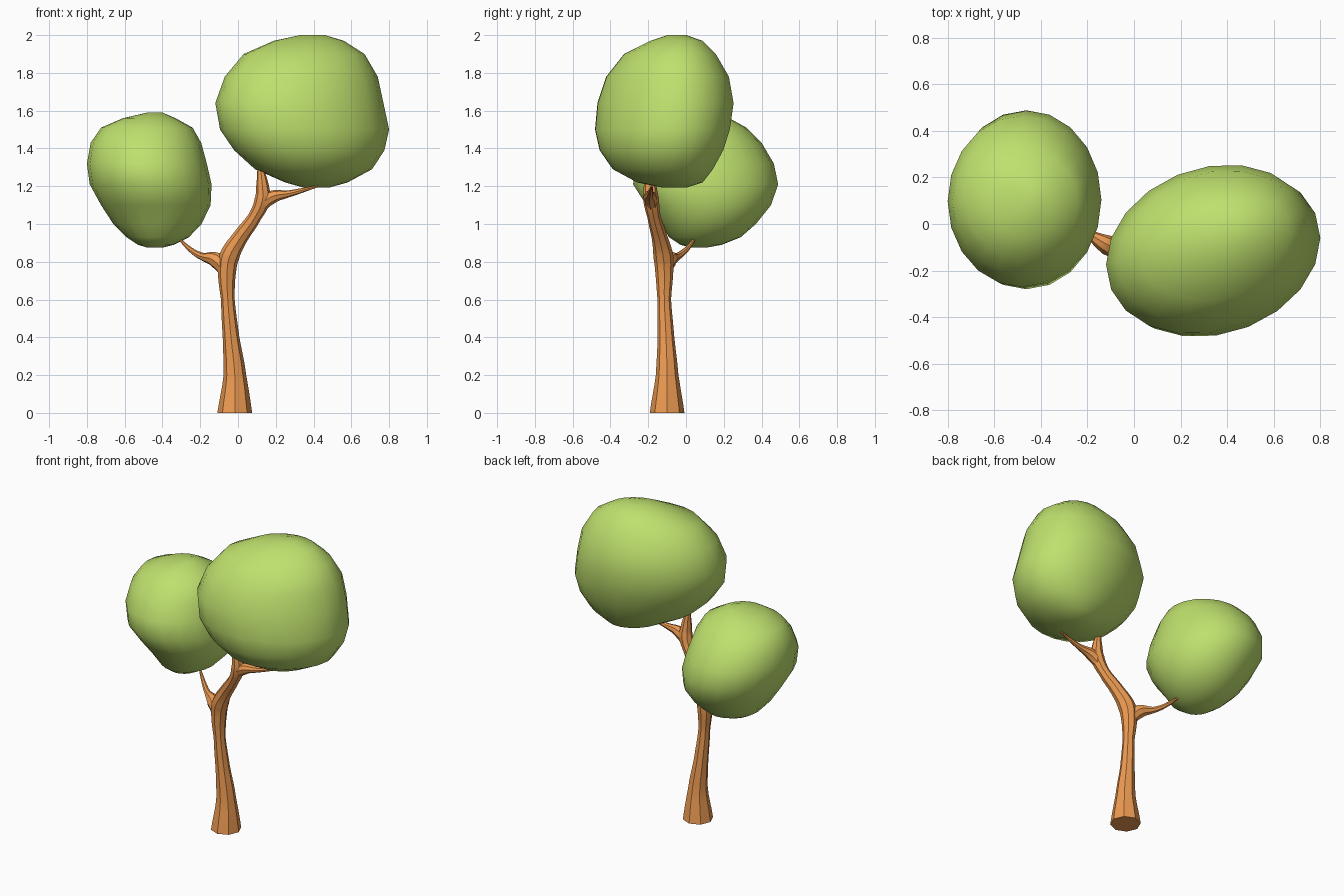
import bpy, bmesh
from math import sin, cos, pi, asin

if "Cube" in bpy.data.objects:
    bpy.data.objects.remove(bpy.data.objects["Cube"])


def material(name, color):
    m = bpy.data.materials.new(name)
    m.diffuse_color = (*color, 1)
    m.use_nodes = True
    m.node_tree.nodes["Principled BSDF"].inputs["Base Color"].default_value = m.diffuse_color
    return m


bark = material("bark", (0.85, 0.33, 0.085))
leaf = material("leaf", (0.52, 0.75, 0.155))


def crown(name, rings, skew, sides=20):
    """Loft of skewed ellipses; each ring is (z, x0, x1, y0, y1)."""
    bm = bmesh.new()
    phase = asin(skew)
    loops = []
    for z, x0, x1, y0, y1 in rings:
        cx, cy, a, b = (x0 + x1) / 2, (y0 + y1) / 2, (x1 - x0) / 2, (y1 - y0) / 2
        loops.append([bm.verts.new((cx + a * cos(2 * pi * i / sides),
                                    cy + b * sin(2 * pi * i / sides + phase), z))
                      for i in range(sides)])
    for lo, hi in zip(loops, loops[1:]):
        for i in range(sides):
            j = (i + 1) % sides
            bm.faces.new((lo[i], lo[j], hi[j], hi[i]))
    bm.faces.new(loops[0][::-1])
    bm.faces.new(loops[-1])
    for f in bm.faces:
        f.smooth = True
    me = bpy.data.meshes.new(name)
    bm.to_mesh(me)
    bm.free()
    me.materials.append(leaf)
    ob = bpy.data.objects.new(name, me)
    bpy.context.collection.objects.link(ob)


# Large crown on the right
crown("large_crown", [
    (1.192, .35, .48, -.12, .00), (1.22, .25, .58, -.26, .09),
    (1.29, .09, .71, -.39, .145), (1.39, -.02, .775, -.46, .20),
    (1.50, -.095, .80, -.485, .235), (1.64, -.12, .77, -.472, .255),
    (1.78, -.07, .74, -.425, .23), (1.90, .03, .67, -.33, .16),
    (1.97, .19, .56, -.19, .09), (2.0, .33, .46, -.10, .00)], 0.18)

# Small crown on the left
crown("small_crown", [
    (.875, -.48, -.40, .03, .11), (.89, -.53, -.34, -.03, .19),
    (.93, -.59, -.26, -.09, .29), (1.0, -.66, -.193, -.13, .37),
    (1.1, -.725, -.145, -.21, .45), (1.21, -.785, -.14, -.28, .488),
    (1.32, -.80, -.165, -.27, .465), (1.43, -.78, -.195, -.21, .40),
    (1.51, -.725, -.24, -.14, .32), (1.56, -.61, -.33, -.06, .23),
    (1.59, -.48, -.40, .05, .15)], 0.0)

# Trunk and branches as tapered tubes: (x, y, z, radius)
limbs = [
    [(-.017, -.10, 0, .092), (-.017, -.10, .2, .060), (-.037, -.106, .4, .044),
     (-.054, -.115, .6, .036), (-.058, -.115, .75, .048), (-.045, -.12, .83, .053),
     (.012, -.14, .93, .042), (.09, -.17, 1.04, .035), (.13, -.185, 1.13, .042),
     (.13, -.19, 1.2, .034), (.115, -.19, 1.32, .012)],
    [(.10, -.175, 1.07, .032), (.175, -.19, 1.14, .036), (.27, -.19, 1.16, .018),
     (.42, -.18, 1.2, .006)],
    [(-.055, -.115, .74, .038), (-.115, -.09, .808, .043), (-.19, -.045, .828, .020),
     (-.25, .0, .863, .014), (-.31, .045, .92, .007)],
]
cu = bpy.data.curves.new("trunk", "CURVE")
cu.dimensions = "3D"
cu.bevel_depth = 1
cu.bevel_resolution = 2
cu.resolution_u = 4
cu.use_fill_caps = True
for pts in limbs:
    sp = cu.splines.new("BEZIER")
    sp.bezier_points.add(len(pts) - 1)
    for bp, (x, y, z, r) in zip(sp.bezier_points, pts):
        bp.co = (x, y, z)
        bp.radius = r
        bp.handle_left_type = bp.handle_right_type = "AUTO"
cu.materials.append(bark)
trunk = bpy.data.objects.new("trunk", cu)
bpy.context.collection.objects.link(trunk)
bpy.context.view_layer.objects.active = trunk
trunk.select_set(True)
bpy.ops.object.convert(target="MESH")
bpy.ops.object.shade_smooth_by_angle()
